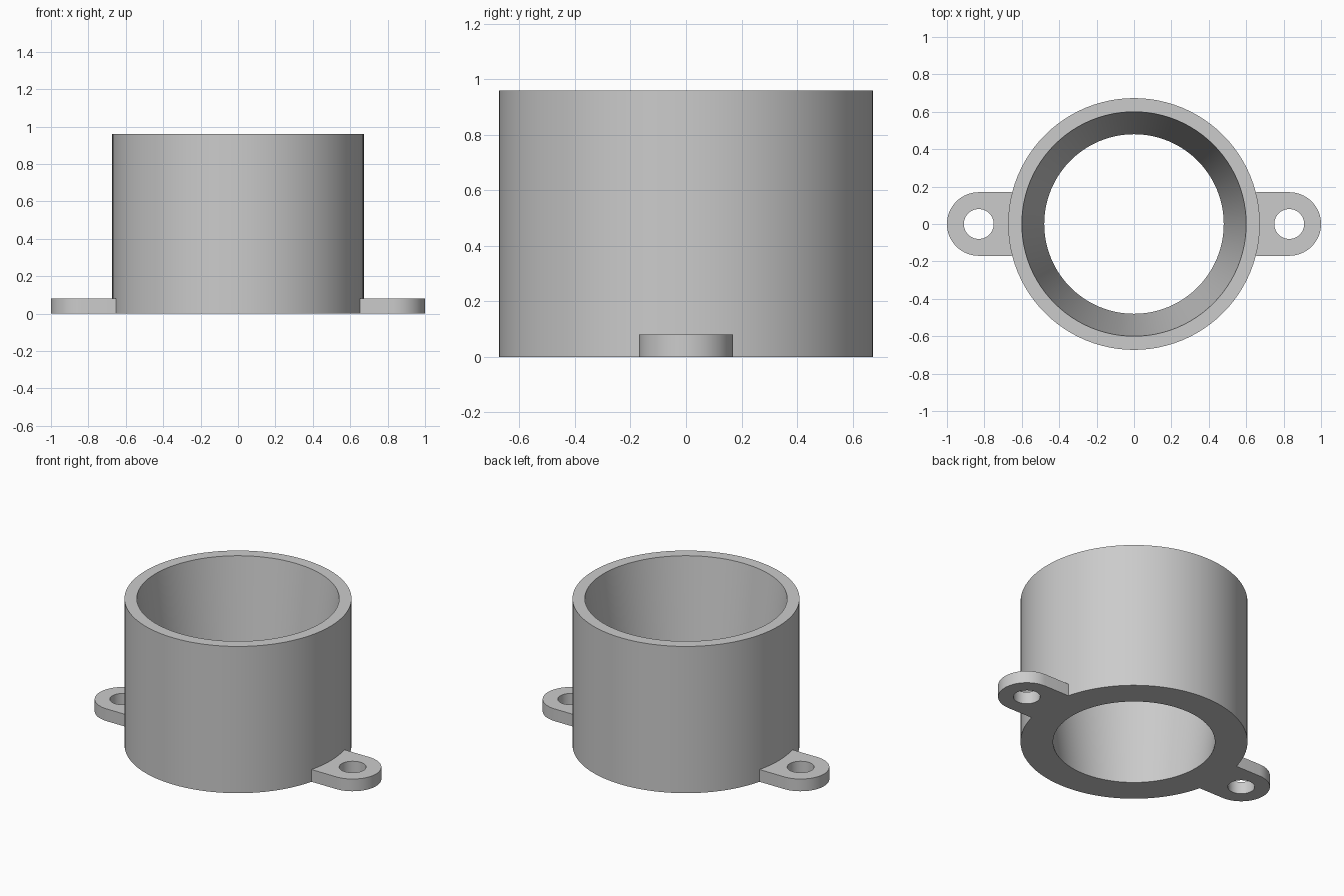
import bpy, bmesh
from math import sin, cos, pi, asin, radians

cube = bpy.data.objects.get("Cube")
if cube:
    bpy.data.objects.remove(cube, do_unlink=True)

OUTER, TOP_BORE, LOW_BORE, HEIGHT = 0.673, 0.6, 0.48, 0.96
TAB_X, TAB_R, HOLE_R, TAB_H = 0.83, 0.17, 0.08, 0.08

grey = bpy.data.materials.new("light grey")
grey.use_nodes = True
colour = (0.6, 0.6, 0.6, 1)
grey.diffuse_color = colour
grey.node_tree.nodes["Principled BSDF"].inputs["Base Color"].default_value = colour


def finish(name, mesh):
    mesh.materials.clear()
    mesh.materials.append(grey)
    obj = bpy.data.objects.new(name, mesh)
    bpy.context.collection.objects.link(obj)
    bpy.ops.object.select_all(action="DESELECT")
    obj.select_set(True)
    bpy.context.view_layer.objects.active = obj
    bpy.ops.object.shade_smooth_by_angle(angle=radians(30))
    return obj


def arc(cx, r, start, end, steps):
    return [(cx + r * cos(start + (end - start) * i / steps),
             r * sin(start + (end - start) * i / steps)) for i in range(steps + 1)]


# Collar: closed wall profile revolved around z, with a tapered bore
bm = bmesh.new()
profile = [(LOW_BORE, 0), (OUTER, 0), (OUTER, HEIGHT), (TOP_BORE, HEIGHT)]
verts = [bm.verts.new((r, 0, z)) for r, z in profile]
edges = [bm.edges.new((verts[i], verts[(i + 1) % 4])) for i in range(4)]
bmesh.ops.spin(bm, geom=verts + edges, cent=(0, 0, 0), axis=(0, 0, 1),
               angle=2 * pi, steps=96, use_merge=True)
bmesh.ops.remove_doubles(bm, verts=bm.verts, dist=0.0001)
bmesh.ops.recalc_face_normals(bm, faces=bm.faces)
mesh = bpy.data.meshes.new("collar")
bm.to_mesh(mesh)
bm.free()
finish("collar", mesh)


# Mounting tabs: rounded plate with a screw hole, inner end follows the collar
def mounting_tab(name, turn):
    half = asin(TAB_R / OUTER)
    outline = arc(TAB_X, TAB_R, -pi / 2, pi / 2, 32) + arc(0, OUTER - 0.001, half, -half, 8)
    hole = arc(TAB_X, HOLE_R, 0, 2 * pi, 40)[:-1]
    curve = bpy.data.curves.new(name + "_outline", "CURVE")
    curve.dimensions = "2D"
    curve.fill_mode = "BOTH"
    curve.extrude = TAB_H / 2
    for points in (outline, hole):
        spline = curve.splines.new("POLY")
        spline.points.add(len(points) - 1)
        for p, (x, y) in zip(spline.points, points):
            p.co = (x, y, 0, 1)
        spline.use_cyclic_u = True
    helper = bpy.data.objects.new(name + "_helper", curve)
    bpy.context.collection.objects.link(helper)
    bpy.context.view_layer.update()
    shape = helper.evaluated_get(bpy.context.evaluated_depsgraph_get())
    mesh = bpy.data.meshes.new_from_object(shape)
    bpy.data.objects.remove(helper, do_unlink=True)

    bm = bmesh.new()
    bm.from_mesh(mesh)
    bmesh.ops.remove_doubles(bm, verts=bm.verts, dist=0.0001)
    bmesh.ops.recalc_face_normals(bm, faces=bm.faces)
    bm.to_mesh(mesh)
    bm.free()
    tab = finish(name, mesh)
    tab.location.z = TAB_H / 2
    tab.rotation_euler.z = turn


mounting_tab("left_mounting_tab", 0)
mounting_tab("right_mounting_tab", pi)
